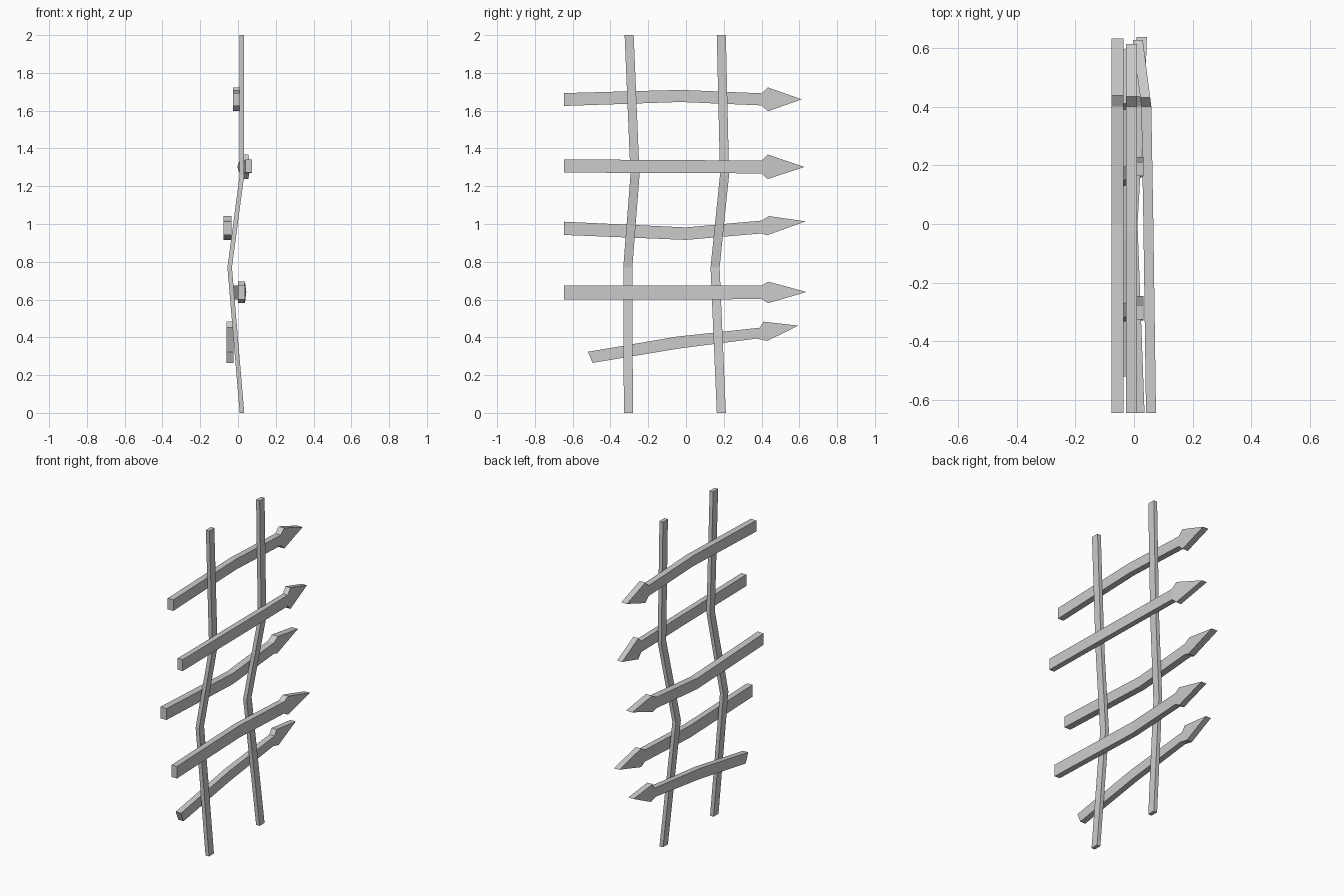
import bpy, bmesh
from math import sin, cos, radians


def loft(name, rings):
    """Skin a row of four-cornered sections into a closed flat-faced bar."""
    bm = bmesh.new()
    rows = [[bm.verts.new(p) for p in ring] for ring in rings]
    for a, b in zip(rows, rows[1:]):
        for i in range(4):
            j = (i + 1) % 4
            bm.faces.new((a[i], a[j], b[j], b[i]))
    bm.faces.new(rows[0])
    bm.faces.new(rows[-1][::-1])
    bmesh.ops.remove_doubles(bm, verts=bm.verts, dist=1e-5)
    bmesh.ops.dissolve_degenerate(bm, edges=bm.edges, dist=1e-5)
    bmesh.ops.recalc_face_normals(bm, faces=bm.faces)
    mesh = bpy.data.meshes.new(name)
    bm.to_mesh(mesh)
    bm.free()
    bpy.context.collection.objects.link(bpy.data.objects.new(name, mesh))


def post(name, path):
    # path: centre x, y, z of each horizontal section
    hx, hy = 0.012, 0.024
    loft(name, [[(x - hx, y - hy, z), (x + hx, y - hy, z),
                 (x + hx, y + hy, z), (x - hx, y + hy, z)] for x, y, z in path])


def arrow(name, hx, stations):
    # stations: centre x, y, z, half height, lean in degrees; the last is the tip
    rings = []
    for x, y, z, h, lean in stations:
        dy, dz = -sin(radians(lean)) * h, cos(radians(lean)) * h
        rings.append([(x - hx, y - dy, z - dz), (x + hx, y - dy, z - dz),
                      (x + hx, y + dy, z + dz), (x - hx, y + dy, z + dz)])
    loft(name, rings)


# Two crooked upright posts
post("left_post", [(0.021, -0.305, 0), (-0.044, -0.308, 0.77),
                   (0.021, -0.27, 1.26), (0.021, -0.301, 2)])
post("right_post", [(0.021, 0.187, 0), (-0.044, 0.154, 0.77),
                    (0.021, 0.204, 1.26), (0.021, 0.187, 2)])

# Five arrow boards, bottom to top
arrow("arrow_board_1", 0.018, [
    (-0.042, -0.507, 0.294, 0.032, 23), (-0.042, -0.045, 0.372, 0.032, 9),
    (-0.042, 0.382, 0.422, 0.030, -16), (-0.042, 0.42, 0.432, 0.052, 11),
    (-0.042, 0.595, 0.462, 0, 0)])
arrow("arrow_board_2", 0.018, [
    (0.018, -0.645, 0.638, 0.037, 0), (-0.006, 0, 0.638, 0.037, 0),
    (0.017, 0.40, 0.638, 0.036, 0), (0.019, 0.435, 0.638, 0.057, 0),
    (0.026, 0.638, 0.640, 0, 0)])
arrow("arrow_board_3", 0.021, [
    (-0.056, -0.645, 0.977, 0.035, 0), (-0.056, 0, 0.949, 0.033, 0),
    (-0.056, 0.40, 0.984, 0.034, 0), (-0.056, 0.434, 0.991, 0.051, -5),
    (-0.056, 0.633, 1.014, 0, 0)])
arrow("arrow_board_4", 0.017, [
    (0.058, -0.645, 1.307, 0.035, 0), (0.049, 0, 1.304, 0.034, 0),
    (0.042, 0.40, 1.302, 0.034, 0), (0.038, 0.432, 1.303, 0.065, 0),
    (0.013, 0.627, 1.302, 0, 0)])
arrow("arrow_board_5", 0.019, [
    (-0.008, -0.645, 1.659, 0.034, 0), (-0.008, -0.03, 1.678, 0.032, 0),
    (-0.008, 0.40, 1.660, 0.032, 0), (-0.008, 0.434, 1.660, 0.063, 0),
    (-0.008, 0.613, 1.660, 0, 0)])
